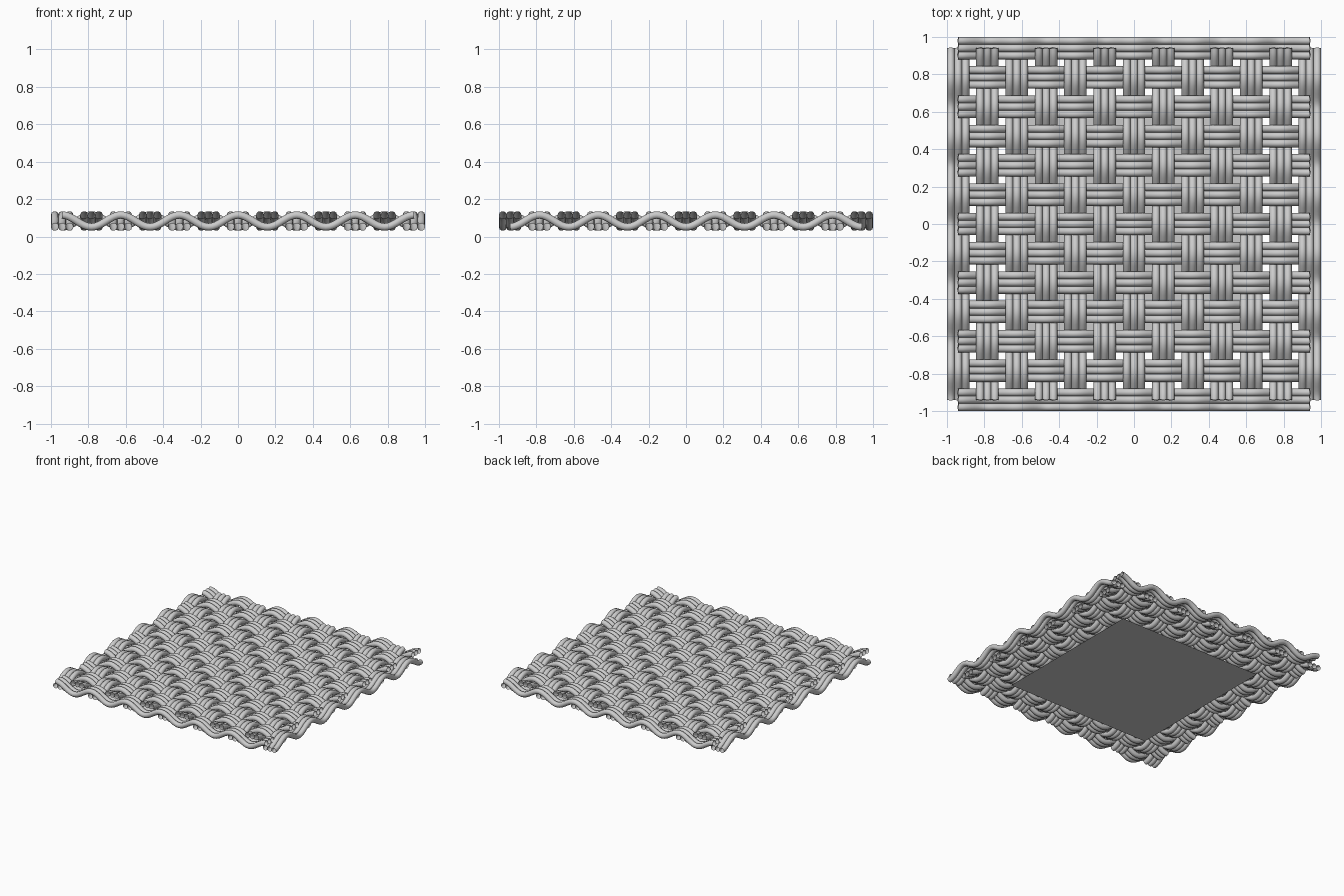
import bpy
import math

if "Cube" in bpy.data.objects:
    bpy.data.objects.remove(bpy.data.objects["Cube"], do_unlink=True)

PITCH = 0.1567      # distance between neighbouring bands
COUNT = 6           # bands on each side of the middle one
SPACING = 0.0393    # distance between strands of a band
RADIUS = 0.0207
MID_Z = 0.083
SWING = 0.032
STEPS = 8           # curve steps per crossing


def material(name, colour):
    mat = bpy.data.materials.new(name)
    mat.use_nodes = True
    mat.diffuse_color = colour
    mat.node_tree.nodes["Principled BSDF"].inputs["Base Color"].default_value = colour
    return mat


grey = material("cane grey", (0.6, 0.6, 0.6, 1))


def band(name, index, along_x):
    """Three parallel open tubes weaving over and under the crossing bands."""
    curve = bpy.data.curves.new(name, "CURVE")
    curve.dimensions = "3D"
    curve.bevel_depth = RADIUS
    curve.bevel_resolution = 3
    curve.use_fill_caps = False
    side = 1 if along_x else -1
    total = 2 * COUNT * STEPS
    for strand in (-1, 0, 1):
        across = index * PITCH + strand * SPACING
        spline = curve.splines.new("POLY")
        spline.points.add(total)
        for k, point in enumerate(spline.points):
            t = k / STEPS - COUNT
            z = MID_Z + side * SWING * math.cos(math.pi * (t + index))
            x, y = (t * PITCH, across) if along_x else (across, t * PITCH)
            point.co = (x, y, z, 1)
        spline.use_smooth = True
    curve.materials.append(grey)
    obj = bpy.data.objects.new(name, curve)
    bpy.context.collection.objects.link(obj)
    return obj


# Woven bands in both directions
bands = []
for i in range(-COUNT, COUNT + 1):
    bands.append(band(f"cross_band_{i + COUNT + 1}", i, True))
    bands.append(band(f"long_band_{i + COUNT + 1}", i, False))

bpy.ops.object.select_all(action="DESELECT")
for obj in bands:
    obj.select_set(True)
bpy.context.view_layer.objects.active = bands[0]
bpy.ops.object.convert(target="MESH")
bpy.ops.object.shade_smooth()

# Flat backing sheet under the weave
bpy.ops.mesh.primitive_plane_add(size=1.28, location=(0, 0, 0))
sheet = bpy.context.object
sheet.name = "backing_sheet"
sheet.data.materials.append(grey)
